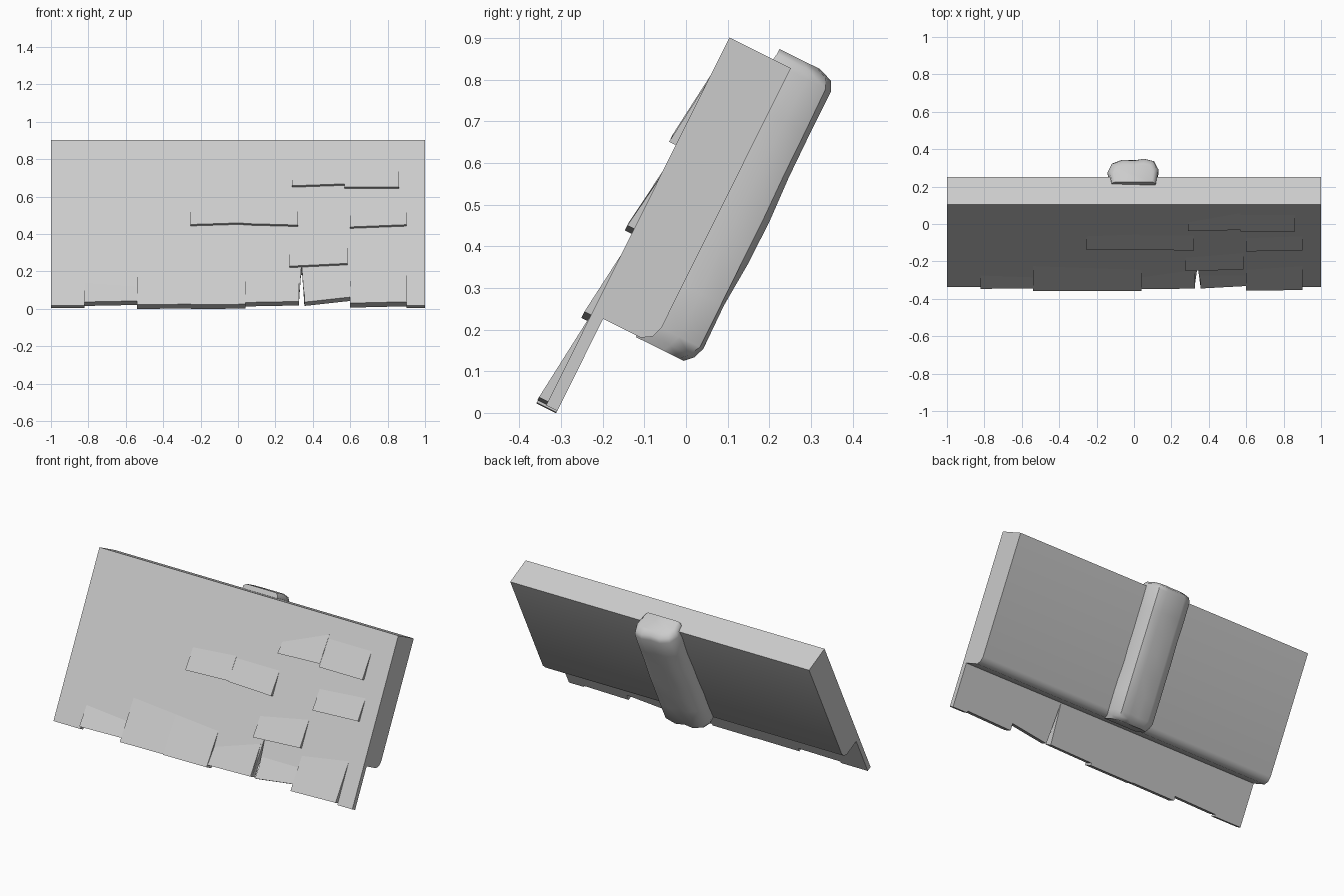
import bpy, math, random
from mathutils import Vector

random.seed(4)
cube = bpy.data.objects.get("Cube")
if cube:
    bpy.data.objects.remove(cube, do_unlink=True)

stone = bpy.data.materials.new("stone_grey")
stone.use_nodes = True
GREY = (0.6, 0.6, 0.6, 1)
stone.diffuse_color = GREY
stone.node_tree.nodes["Principled BSDF"].inputs["Base Color"].default_value = GREY

# Tilted roof frame: t runs up the slope, h stands out from the front face
BASE_Y, BASE_Z = -0.336, 0.018
UP_Y, UP_Z = 0.446, 0.895


def place(x, t, h):
    return Vector((x, BASE_Y + UP_Y * t - UP_Z * h, BASE_Z + UP_Z * t + UP_Y * h))


def slope(z):
    return (z - BASE_Z) / UP_Z


def loft(name, rings, angle=50):
    """Skin closed rings of equal length and cap both ends."""
    n = len(rings[0])
    verts = [p for ring in rings for p in ring]
    faces = [tuple(range(n))[::-1], tuple(range(len(verts) - n, len(verts)))]
    for r in range(len(rings) - 1):
        for i in range(n):
            j = (i + 1) % n
            faces.append((r * n + i, r * n + j, r * n + n + j, r * n + n + i))
    mesh = bpy.data.meshes.new(name)
    mesh.from_pydata(verts, [], faces)
    mesh.materials.append(stone)
    obj = bpy.data.objects.new(name, mesh)
    bpy.context.collection.objects.link(obj)
    bpy.ops.object.select_all(action='DESELECT')
    obj.select_set(True)
    bpy.context.view_layer.objects.active = obj
    bpy.ops.object.mode_set(mode='EDIT')
    bpy.ops.mesh.select_all(action='SELECT')
    bpy.ops.mesh.normals_make_consistent(inside=False)
    bpy.ops.object.mode_set(mode='OBJECT')
    bpy.ops.object.shade_smooth_by_angle(angle=math.radians(angle))
    return obj


# Thick slab with a rounded lower back edge
slab = [(0.987, 0), (0.987, -0.165), (0.29, -0.165), (0.262, -0.155),
        (0.247, -0.131), (0.247, 0)]
loft("roof_slab", [[place(x, t, h) for t, h in slab] for x in (-1, 1)])


def lip(name, x0, x1, t0, t1, top0, top1):
    """Thin column hanging below the slab."""
    ends = [(x0, t0, top0), (x1, t1, top1)]
    loft(name, [[place(x, t, 0), place(x, t, -0.03), place(xt, 0.25, -0.03),
                 place(xt, 0.25, 0)] for x, t, xt in ends])


def shingle(name, x0, x1, t0, t1, top0, top1, h):
    """Wedge that is proud at the bottom and flush at the top."""
    ends = [(x0, t0, top0), (x1, t1, top1)]
    loft(name, [[place(x, t, h), place(x, t, -0.008), place(x, top, -0.008),
                 place(x, top, 0)] for x, t, top in ends], 20)


# Plain ends of the lip
lip("lip_end_right", -1, -0.82, 0, 0, -1, -0.82)
lip("lip_end_left", 0.9, 1, 0, 0, 0.9, 1)

# Ragged bottom row: x range, lower edge, flush heights, thickness
bottom_row = [
    (-0.82, -0.54, 0.012, 0.018, 0.14, 0.12, 0.018),
    (-0.54, -0.25, -0.006, -0.003, 0.24, 0.22, 0.022),
    (-0.25, 0.04, -0.006, -0.004, 0.22, 0.2, 0.023),
    (0.04, 0.325, 0.009, 0.015, 0.12, 0.2, 0.018),
    (0.355, 0.6, 0.012, 0.042, 0.14, 0.14, 0.016),
    (0.6, 0.9, 0.002, 0.01, 0.2, 0.24, 0.024),
]
for i, (x0, x1, t0, t1, z0, z1, h) in enumerate(bottom_row):
    # the split beside the fourth shingle narrows to a point
    top0 = 0.34 if i == 4 else x0
    top1 = 0.34 if i == 3 else x1
    lip(f"lip_{i + 1}", x0, x1, t0, t1, top0, top1)
    shingle(f"bottom_shingle_{i + 1}", x0, x1, t0, t1, slope(z0), slope(z1), h)

# Scattered raised shingles: x range, bottom heights, flush heights
raised = [
    (0.29, 0.57, 0.65, 0.66, 0.71, 0.81),
    (0.57, 0.86, 0.643, 0.643, 0.79, 0.79),
    (-0.255, 0.03, 0.443, 0.452, 0.56, 0.58),
    (0.03, 0.32, 0.448, 0.44, 0.57, 0.57),
    (0.6, 0.9, 0.43, 0.442, 0.54, 0.56),
    (0.275, 0.585, 0.22, 0.235, 0.33, 0.38),
]
for i, (x0, x1, b0, b1, z0, z1) in enumerate(raised):
    shingle(f"raised_shingle_{i + 1}", x0, x1, slope(b0), slope(b1),
            slope(z0), slope(z1), 0.018)

# Rough hewn support beam on the back
section = [(-0.125, 0.12), (-0.137, 0.2), (-0.115, 0.25), (-0.06, 0.275),
           (0, 0.268), (0.06, 0.28), (0.11, 0.265), (0.13, 0.21), (0.12, 0.12)]
stations = [(0.243, 0.8), (0.262, 0.92), (0.29, 1)]
stations += [(0.29 + 0.115 * k, 1) for k in range(1, 6)]
stations += [(0.98, 1), (1.003, 0.9), (1.016, 0.68)]
rings = []
for t, s in stations:
    ring = []
    for x, d in section:
        wobble = random.uniform(-0.007, 0.004) if s == 1 else 0
        ring.append(place(x * (0.4 + 0.6 * s) + wobble, t,
                          -(0.12 + (d - 0.12) * s + wobble)))
    rings.append(ring)
loft("support_beam", rings, 45)
